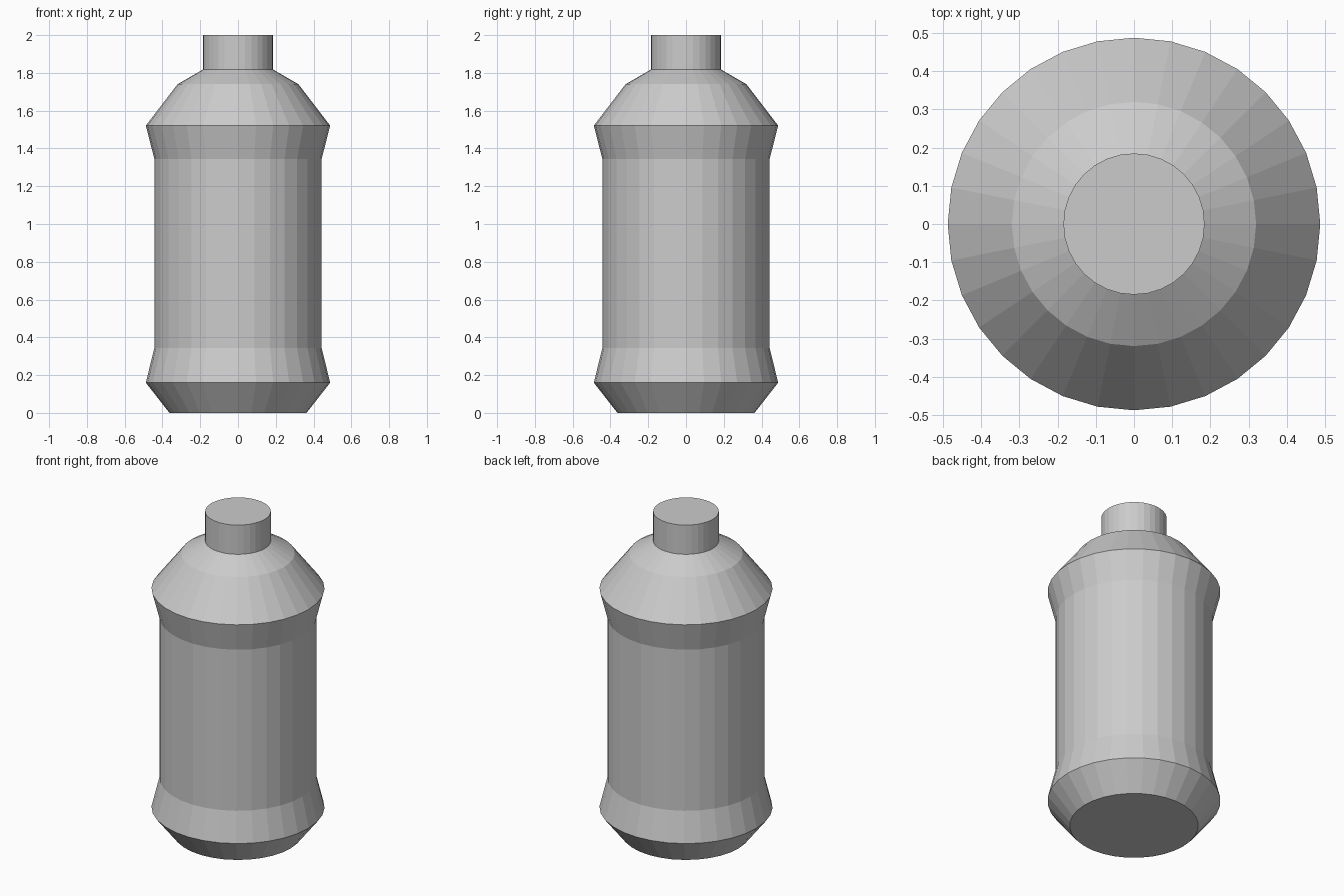
import bpy, bmesh
from math import cos, sin, tau

if "Cube" in bpy.data.objects:
    bpy.data.objects.remove(bpy.data.objects["Cube"])

SIDES = 32

# Bottle outline from base to neck: (radius, height)
PROFILE = [
    (0.363, 0.0), (0.488, 0.16), (0.443, 0.343), (0.443, 1.345),
    (0.488, 1.521), (0.32, 1.74), (0.185, 1.818), (0.185, 2.0),
]


def lathe(name, profile, sides):
    bm = bmesh.new()
    rings = [[bm.verts.new((r * cos(tau * i / sides), r * sin(tau * i / sides), z))
              for i in range(sides)] for r, z in profile]
    # Side walls
    for low, high in zip(rings, rings[1:]):
        for i in range(sides):
            j = (i + 1) % sides
            bm.faces.new((low[i], low[j], high[j], high[i]))
    # Flat base and flat top
    bm.faces.new(rings[0][::-1])
    bm.faces.new(rings[-1])
    mesh = bpy.data.meshes.new(name)
    bm.to_mesh(mesh)
    bm.free()
    obj = bpy.data.objects.new(name, mesh)
    bpy.context.collection.objects.link(obj)
    return obj


# Bottle: tapered foot, waisted body, sloped shoulder and straight neck
lathe("bottle", PROFILE, SIDES)
